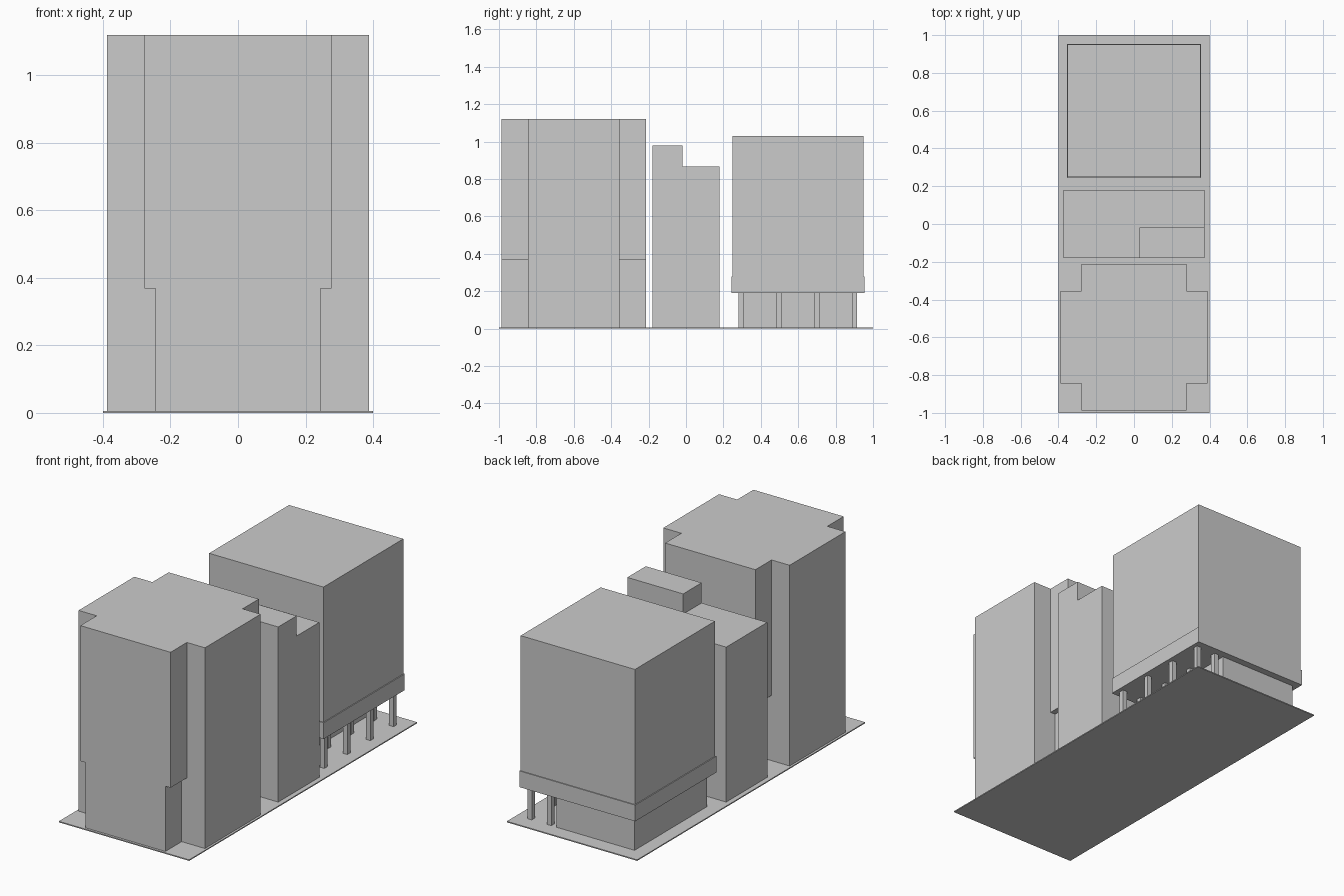
import bpy, bmesh

if "Cube" in bpy.data.objects:
    bpy.data.objects.remove(bpy.data.objects["Cube"])

GROUND = 0.006


def rect(x0, x1, y0, y1):
    return [(x0, y0), (x1, y0), (x1, y1), (x0, y1)]


def cross(tab, wide, y0, y1, y2, y3):
    # Plus-shaped plan: narrow tabs at both ends of a wide body
    right = [(tab, y0), (tab, y1), (wide, y1), (wide, y2), (tab, y2), (tab, y3)]
    return right + [(-x, y) for x, y in reversed(right)]


def stack(name, sections):
    # Skin a closed solid through plan outlines given as (outline, height)
    bm = bmesh.new()
    rings = [[bm.verts.new((x, y, z)) for x, y in pts] for pts, z in sections]
    bm.faces.new(rings[0][::-1])
    bm.faces.new(rings[-1])
    for a, b in zip(rings, rings[1:]):
        n = len(a)
        for i in range(n):
            j = (i + 1) % n
            bm.faces.new((a[i], a[j], b[j], b[i]))
    bmesh.ops.remove_doubles(bm, verts=bm.verts[:], dist=1e-5)
    bmesh.ops.dissolve_degenerate(bm, dist=1e-5, edges=bm.edges[:])
    bmesh.ops.recalc_face_normals(bm, faces=bm.faces[:])
    mesh = bpy.data.meshes.new(name)
    bm.to_mesh(mesh)
    bm.free()
    obj = bpy.data.objects.new(name, mesh)
    bpy.context.collection.objects.link(obj)
    return obj


def box(name, outline, z0, z1):
    return stack(name, [(outline, z0), (outline, z1)])


# Site slab
box("site_slab", rect(-0.4, 0.4, -1, 1), 0, GROUND)

# Front tower: end bays are slimmer on the lower floors
ys = (-0.987, -0.844, -0.355, -0.213)
lower = cross(0.245, 0.388, *ys)
upper = cross(0.277, 0.388, *ys)
stack("front_tower", [(lower, GROUND), (lower, 0.368), (upper, 0.368), (upper, 1.12)])

# Middle building with a rooftop block in one corner
plan = rect(-0.373, 0.373, -0.18, 0.18)
roof_block = rect(0.03, 0.373, -0.18, -0.018)
stack("middle_building", [(plan, GROUND), (plan, 0.866), (roof_block, 0.866), (roof_block, 0.978)])

# Rear building: raised block with a slightly wider band at its foot
band = rect(-0.356, 0.356, 0.243, 0.954)
block = rect(-0.351, 0.351, 0.248, 0.949)
stack("rear_building", [(band, 0.19), (band, 0.28), (block, 0.28), (block, 1.03)])

# Enclosed ground floor under the rear building
box("rear_ground_floor", rect(-0.325, 0.155, 0.281, 0.915), GROUND, 0.19)

# Two rows of square columns on the open side
h = 0.0135
for x in (0.2, 0.32):
    for i in range(4):
        y = 0.294 + i * 0.2025
        box("column", rect(x - h, x + h, y - h, y + h), GROUND, 0.19)
